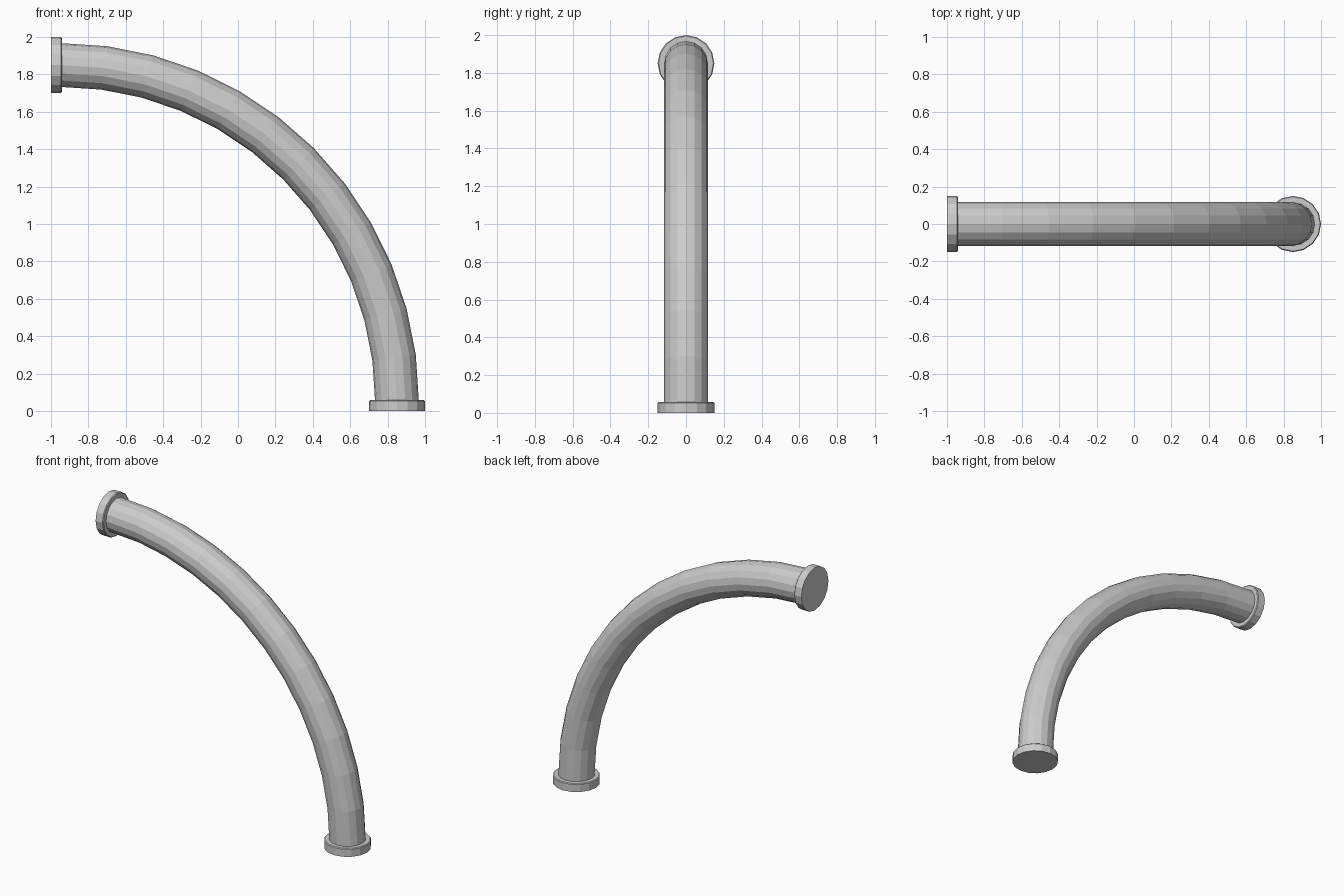
import bpy, bmesh
from math import sin, cos, pi
from mathutils import Matrix, Vector

if "Cube" in bpy.data.objects:
    bpy.data.objects.remove(bpy.data.objects["Cube"])

SIDES = 16


def loft(name, rings):
    """Skin a list of vertex rings and cap both ends."""
    bm = bmesh.new()
    loops = [[bm.verts.new(p) for p in ring] for ring in rings]
    for a, b in zip(loops, loops[1:]):
        for i in range(SIDES):
            j = (i + 1) % SIDES
            bm.faces.new((a[i], a[j], b[j], b[i]))
    bm.faces.new(loops[0][::-1])
    bm.faces.new(loops[-1])
    bmesh.ops.recalc_face_normals(bm, faces=bm.faces)
    mesh = bpy.data.meshes.new(name)
    bm.to_mesh(mesh)
    bm.free()
    obj = bpy.data.objects.new(name, mesh)
    bpy.context.collection.objects.link(obj)
    return obj


def circle(r, z=0):
    return [Vector((r * cos(2 * pi * i / SIDES), r * sin(2 * pi * i / SIDES), z))
            for i in range(SIDES)]


# Bent pipe: quarter circle in the XZ plane
BEND, TUBE, STEPS = 1.8, 0.117, 12
rings = []
for s in range(STEPS + 1):
    a = s / STEPS * pi / 2
    m = Matrix.Translation((-0.95 + BEND * cos(a), 0, 0.05 + BEND * sin(a))) @ Matrix.Rotation(-a, 4, 'Y')
    rings.append([m @ p for p in circle(TUBE)])
loft("pipe", rings)

# End flanges with a slightly eased inner rim
flange = [circle(0.15, 0), circle(0.15, 0.053), circle(0.145, 0.058)]
lower = loft("lower_flange", flange)
lower.location = (0.85, 0, 0)
upper = loft("upper_flange", flange)
upper.location = (-1, 0, 1.85)
upper.rotation_euler = (0, pi / 2, 0)
